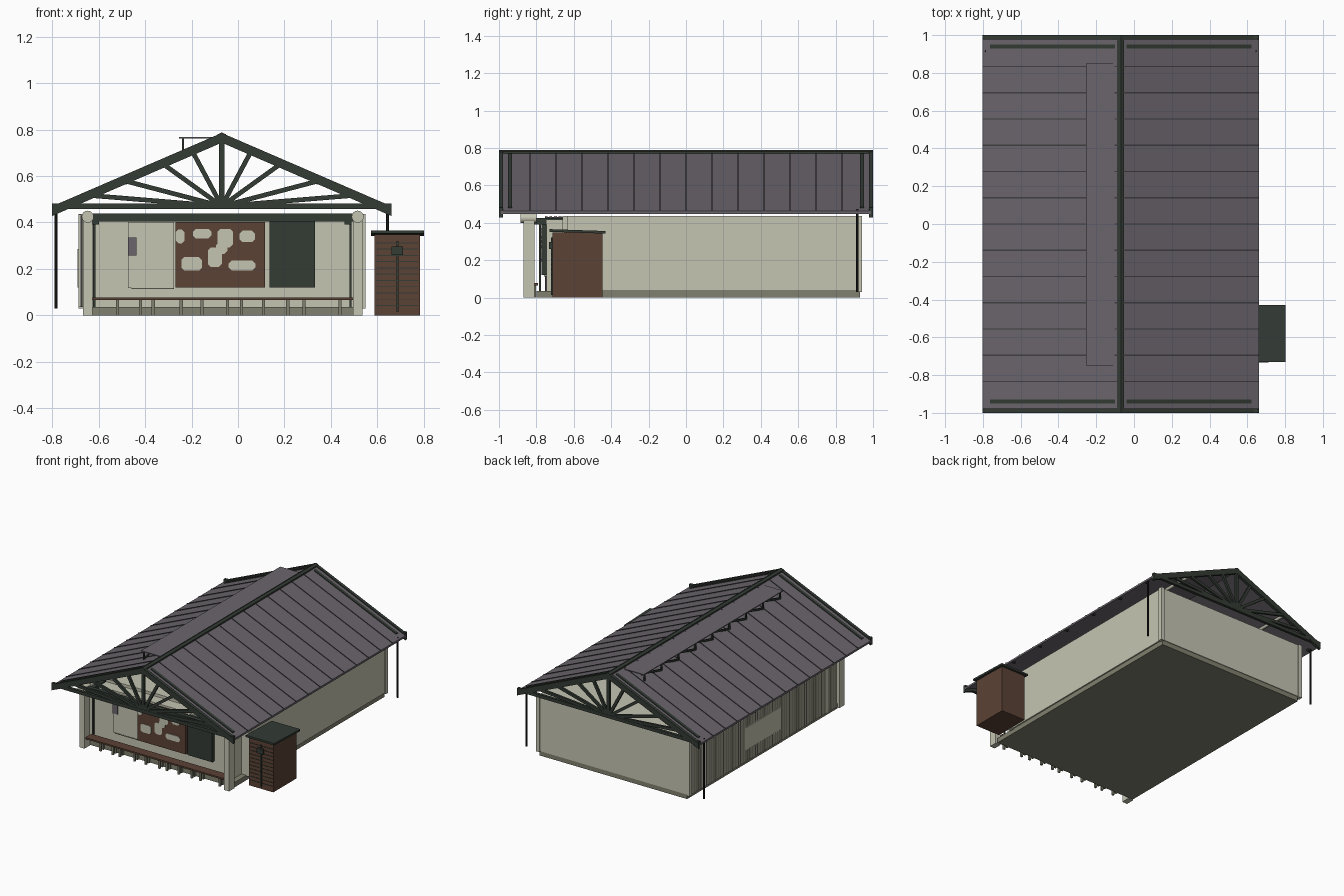
import bpy, bmesh, math
from mathutils import Vector

cube = bpy.data.objects.get("Cube")
if cube:
    bpy.data.objects.remove(cube, do_unlink=True)


def material(name, r, g, b):
    m = bpy.data.materials.new(name)
    m.use_nodes = True
    m.diffuse_color = (r, g, b, 1)
    m.node_tree.nodes["Principled BSDF"].inputs["Base Color"].default_value = (r, g, b, 1)
    return m


CREAM = material("cream plaster", 0.56, 0.56, 0.45)
STONE = material("olive stone", 0.22, 0.22, 0.16)
ROOF = material("slate purple", 0.145, 0.13, 0.15)
SEAM = material("seam grey", 0.05, 0.047, 0.053)
GREEN = material("dark green", 0.033, 0.043, 0.034)
BROWN = material("brown wood", 0.105, 0.054, 0.036)
BLACK = material("near black", 0.008, 0.01, 0.008)


def finish(name, bm, mat):
    bmesh.ops.recalc_face_normals(bm, faces=bm.faces)
    mesh = bpy.data.meshes.new(name)
    bm.to_mesh(mesh)
    bm.free()
    mesh.materials.append(mat)
    ob = bpy.data.objects.new(name, mesh)
    bpy.context.collection.objects.link(ob)
    return ob


def add_box(bm, x, y, z):
    vs = bmesh.ops.create_cube(bm, size=1)["verts"]
    for v in vs:
        v.co = [(a + b) / 2 + c * (b - a) for (a, b), c in zip((x, y, z), v.co)]


def boxes(name, mat, *items):
    bm = bmesh.new()
    for it in items:
        add_box(bm, *it)
    return finish(name, bm, mat)


def add_prism(bm, pts, y0, y1):
    """Outline in x, z pushed along y."""
    face = bm.faces.new([bm.verts.new((x, y0, z)) for x, z in pts])
    new = bmesh.ops.extrude_face_region(bm, geom=[face])["geom"]
    bmesh.ops.translate(bm, vec=(0, y1 - y0, 0),
                        verts=[g for g in new if isinstance(g, bmesh.types.BMVert)])


def add_bar(bm, p, q, w, y0, y1):
    """Straight timber between two x, z points."""
    p, q = Vector(p), Vector(q)
    d = (q - p).normalized() * w / 2
    n = Vector((-d.y, d.x))
    add_prism(bm, [p + n, q + n, q - n, p - n], y0, y1)


def cylinder(name, mat, a, b, r, sides=16):
    a, b = Vector(a), Vector(b)
    bm = bmesh.new()
    bmesh.ops.create_cone(bm, cap_ends=True, segments=sides, radius1=r, radius2=r, depth=(b - a).length)
    turn = (b - a).to_track_quat('Z', 'Y')
    for v in bm.verts:
        v.co = turn @ v.co + (a + b) / 2
    return finish(name, bm, mat)


# Roof shape shared by all roof parts
RX, HALF, TOP, SLOPE = -0.07, 0.732, 0.778, 0.432


def roof_pt(side, d, lift=0.0):
    return (RX + side * d, TOP - SLOPE * d + lift)


def slope_strip(bm, side, d0, d1, low, high, y0, y1):
    add_prism(bm, [roof_pt(side, d0, low), roof_pt(side, d1, low),
                   roof_pt(side, d1, high), roof_pt(side, d0, high)], y0, y1)


# Building body
boxes("floor_plinth", STONE, ((-0.66, 0.53), (-0.80, 0.93), (0, 0.035)))
boxes("main_walls", CREAM,
      ((-0.675, 0.54), (-0.66, 0.935), (0.035, 0.435)),
      ((-0.675, 0.49), (-0.745, -0.65), (0.035, 0.415)))
boxes("corner_trims", CREAM, *[((x, x + 0.03), (y, y + 0.03), (0.03, 0.437))
      for x in (-0.688, 0.52) for y in (-0.66, 0.912)])

# Slatted left-hand cladding with a plain panel
boxes("cladding_backing", SEAM, ((-0.679, -0.67), (-0.755, 0.905), (0.035, 0.43)))
slats = [((-0.688, -0.674), (y, y + 0.015), (0.035, 0.435))
         for y in [-0.755 + 0.0245 * i for i in range(68)]]
boxes("cladding_slats", CREAM, *slats)
boxes("side_panel", CREAM, ((-0.691, -0.674), (-0.11, 0.30), (0.12, 0.285)))

# Porch posts, round log ends, and beams
for x in (-0.648, 0.516):
    boxes("porch_post", CREAM, ((x - 0.021, x + 0.021), (-0.87, -0.81), (0, 0.41)))
    log = cylinder("log_end", CREAM, (x, -0.885, 0.425), (x, -0.80, 0.425), 0.026)
boxes("porch_beams", GREEN,
      ((-0.63, 0.50), (-0.845, -0.815), (0.405, 0.438)),
      ((-0.63, -0.60), (-0.84, -0.66), (0.392, 0.425)),
      ((0.46, 0.49), (-0.84, -0.66), (0.392, 0.425)))
boxes("porch_frame_posts", GREEN, *[((x - 0.005, x + 0.005), (-0.785, -0.775), (0.035, 0.40))
      for x in (-0.62, 0.485)])

# Bench
boxes("bench_seat", BROWN, ((-0.627, 0.495), (-0.86, -0.79), (0.066, 0.077)))
boxes("bench_legs", STONE, *[((x - 0.007, x + 0.007), (y, y + 0.014), (0, 0.066))
      for x in (-0.52, -0.42, -0.365, -0.245, -0.155, -0.045, 0.015, 0.11, 0.215, 0.285, 0.44)
      for y in (-0.845, -0.815)])

# Notice boards on the porch wall
boxes("entry_panel", CREAM, ((-0.475, -0.275), (-0.757, -0.74), (0.118, 0.402)))
boxes("entry_panel_sill", STONE, ((-0.46, -0.275), (-0.76, -0.74), (0.113, 0.118)))
boxes("wall_plaque", ROOF, ((-0.475, -0.437), (-0.764, -0.755), (0.258, 0.335)))
boxes("brown_board", BROWN, ((-0.27, 0.117), (-0.772, -0.745), (0.12, 0.402)))
boxes("green_board", GREEN, ((0.135, 0.333), (-0.772, -0.745), (0.12, 0.405)))
bm = bmesh.new()
for x, z, w, h in ((-0.25, 0.34, 0.04, 0.06), (-0.155, 0.352, 0.08, 0.042), (-0.055, 0.333, 0.066, 0.08),
                   (0.04, 0.34, 0.066, 0.05), (-0.10, 0.25, 0.06, 0.085), (-0.2, 0.222, 0.088, 0.06),
                   (0.017, 0.215, 0.115, 0.042), (-0.07, 0.29, 0.05, 0.05)):
    w, h, c = w / 2, h / 2, 0.013
    add_prism(bm, [(x - w, z - h + c), (x - w + c, z - h), (x + w - c, z - h), (x + w, z - h + c),
                   (x + w, z + h - c), (x + w - c, z + h), (x - w + c, z + h), (x - w, z + h - c)],
              -0.776, -0.771)
finish("pinned_notes", bm, CREAM)

# Roof panels, standing seams, end strips and ridge
panels, seams, trims = bmesh.new(), bmesh.new(), bmesh.new()
for s in (-1, 1):
    slope_strip(panels, s, 0, HALF, -0.014, 0, -0.99, 0.99)
    for i in range(-6, 7):
        y = i * 0.139
        slope_strip(seams, s, 0, HALF, -0.005, 0.004, y - 0.003, y + 0.003)
    for y in (-0.94, 0.94):
        slope_strip(trims, s, 0.03, HALF - 0.04, -0.01, 0.006, y - 0.011, y + 0.011)
    slope_strip(trims, s, 0, 0.018, -0.01, 0.01, -1, 1)
finish("roof_panels", panels, ROOF)
finish("roof_seams", seams, SEAM)
finish("roof_trims", trims, GREEN)

# Sunburst trusses at both gables
for name, y0, y1 in (("front_truss", -1.0, -0.978), ("back_truss", 0.978, 1.0)):
    bm = bmesh.new()
    hub = (RX, 0.47)
    for s in (-1, 1):
        slope_strip(bm, s, 0, HALF, -0.034, 0.008, y0, y1)
        for d in (0.125, 0.25, 0.415, 0.56):
            add_bar(bm, hub, roof_pt(s, d, -0.02), 0.02, y0 + 0.003, y1 - 0.003)
    add_bar(bm, hub, (RX, TOP - 0.02), 0.022, y0 + 0.003, y1 - 0.003)
    add_bar(bm, (RX - HALF, 0.47), (RX + HALF, 0.47), 0.024, y0 + 0.001, y1 - 0.001)
    finish(name, bm, GREEN)

# Long purlins and small eave brackets under the roof
for s in (-1, 1):
    x, z = roof_pt(s, 0.414, -0.025)
    cylinder("purlin", CREAM, (x, -0.985, z), (x, 0.985, z), 0.011, 10)
    x, z = roof_pt(s, HALF - 0.02, -0.014)
    boxes("eave_brackets", GREEN, *[((x - 0.012, x + 0.012), (y - 0.007, y + 0.007), (z - 0.01, z + 0.005))
          for y in [-0.78 + 0.28 * i for i in range(7)]])

# Raised roof vent with zigzag struts
boxes("vent_lid", ROOF, ((-0.255, -0.09), (-0.75, 0.85), (0.762, 0.768)))
boxes("vent_rail", GREEN, ((-0.241, -0.232), (-0.75, 0.85), (0.755, 0.763)))
bm = bmesh.new()
for i in range(9):
    y = -0.75 + i * 0.195
    add_box(bm, (-0.241, -0.232), (y, y + 0.012), (0.70, 0.763))
    if i < 8:
        # sloped brace made as a sheared box
        vs = bmesh.ops.create_cube(bm, size=1)["verts"]
        for v in vs:
            t = v.co.y + 0.5
            v.co = (-0.2365 + v.co.x * 0.008, y + t * 0.19, 0.708 + t * 0.05 + v.co.z * 0.014)
finish("vent_struts", bm, GREEN)

# Downpipes at the back corners
for x in (-0.785, 0.645):
    cylinder("downpipe", BLACK, (x, 0.915, 0.03), (x, 0.915, 0.47), 0.006, 8)

# Side cabinet
boxes("cabinet_body", BROWN, ((0.588, 0.785), (-0.715, -0.447), (0, 0.348)))
lid = boxes("cabinet_roof", GREEN, ((0.573, 0.802), (-0.73, -0.43), (0.342, 0.356)))
for v in lid.data.vertices:
    v.co.z += 0.01 * (-0.43 - v.co.y) / 0.3
boxes("cabinet_grooves", GREEN, *[((0.598, 0.777), (-0.718, -0.714), (z, z + 0.004))
      for z in [0.04 + 0.027 * i for i in range(11)]])
boxes("cabinet_latch", GREEN,
      ((0.684, 0.692), (-0.722, -0.714), (0.015, 0.32)),
      ((0.662, 0.712), (-0.732, -0.714), (0.26, 0.297)))

# Smooth only the round parts
for ob in bpy.context.scene.objects:
    if ob.type == 'MESH' and ob.name.startswith(("log_end", "purlin", "downpipe")):
        for p in ob.data.polygons:
            p.use_smooth = len(p.vertices) == 4
